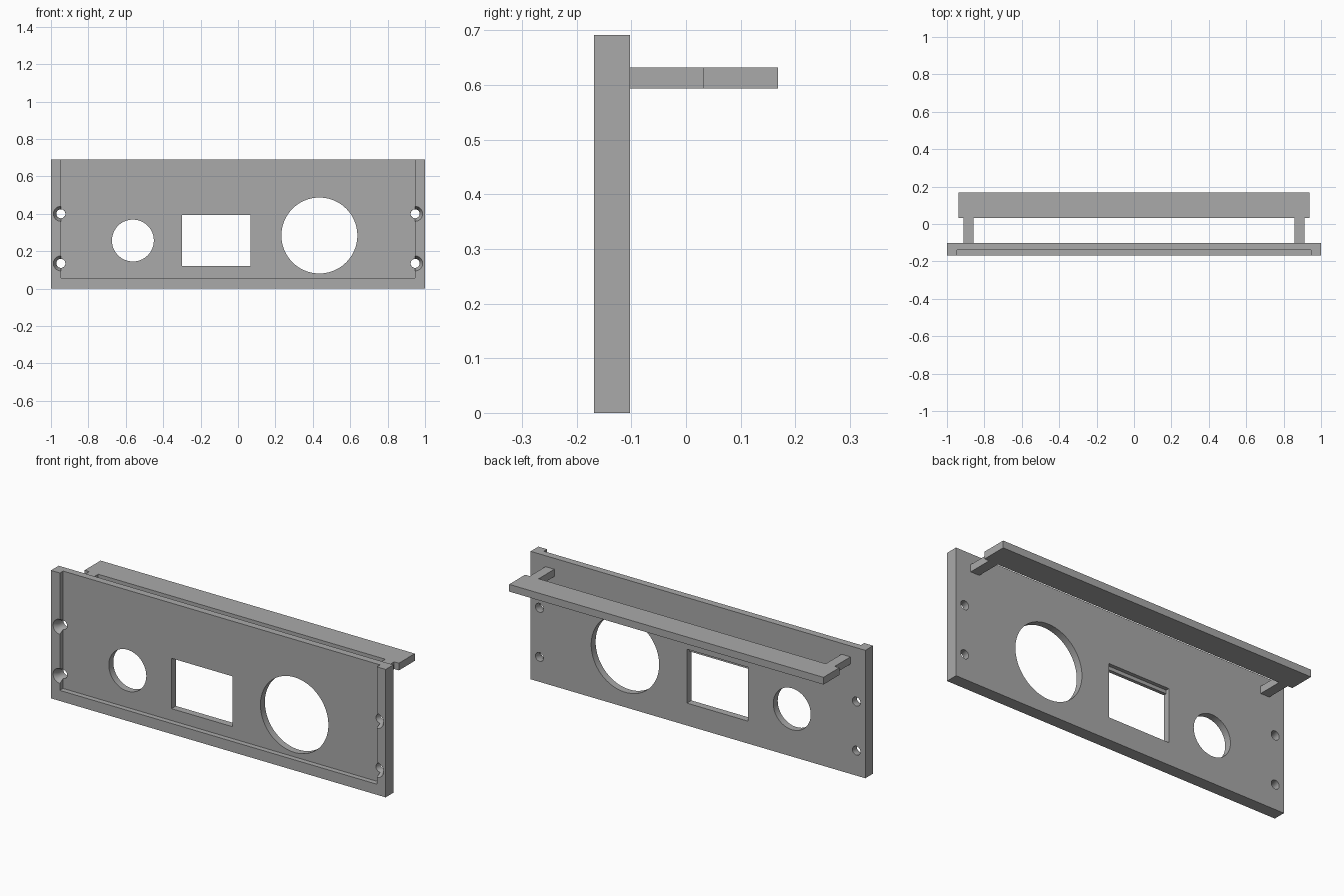
import bpy, bmesh, math
from mathutils import Matrix

if "Cube" in bpy.data.objects:
    bpy.data.objects.remove(bpy.data.objects["Cube"])

grey = bpy.data.materials.new("plain grey")
grey.diffuse_color = (0.4, 0.4, 0.4, 1)
grey.use_nodes = True
grey.node_tree.nodes["Principled BSDF"].inputs["Base Color"].default_value = grey.diffuse_color

FRONT, BACK, FLOOR = -0.168, -0.102, -0.140   # panel faces and recess floor (y)


def make(name, bm):
    bmesh.ops.recalc_face_normals(bm, faces=bm.faces)
    mesh = bpy.data.meshes.new(name)
    bm.to_mesh(mesh)
    bm.free()
    mesh.materials.append(grey)
    ob = bpy.data.objects.new(name, mesh)
    bpy.context.collection.objects.link(ob)
    return ob


def box(name, x0, x1, y0, y1, z0, z1):
    bm = bmesh.new()
    bmesh.ops.create_cube(bm, size=1)
    for v in bm.verts:
        v.co = ((x0 + x1) / 2 + v.co.x * (x1 - x0),
                (y0 + y1) / 2 + v.co.y * (y1 - y0),
                (z0 + z1) / 2 + v.co.z * (z1 - z0))
    return make(name, bm)


def turned(name, x, z, profile, n=64):
    """Solid turned about a front-to-back axis; profile is (y, radius)."""
    bm = bmesh.new()
    rings = [[bm.verts.new((x + r * math.cos(math.tau * i / n), y,
                            z + r * math.sin(math.tau * i / n)))
              for i in range(n)] for y, r in profile]
    for a, b in zip(rings, rings[1:]):
        for i in range(n):
            j = (i + 1) % n
            bm.faces.new((a[i], a[j], b[j], b[i]))
    bm.faces.new(rings[0])
    bm.faces.new(rings[-1])
    return make(name, bm)


# Front panel and everything cut out of it
panel = box("front_panel", -1, 1, FRONT, BACK, 0, 0.691)
cutters = [
    box("recess_cutter", -0.947, 0.947, -0.3, FLOOR, 0.057, 0.8),
    box("window_cutter", -0.299, 0.066, -0.3, 0.1, 0.121, 0.393),
    box("window_step_cutter", -0.299, 0.066, -0.122, 0.1, 0.3, 0.412),
    turned("small_round_cutter", -0.562, 0.257, [(-0.3, 0.112), (0.1, 0.112)]),
    turned("large_round_cutter", 0.435, 0.284, [(-0.3, 0.203), (0.1, 0.203)], 96),
]
# Countersunk screw holes
for x in (-0.947, 0.947):
    for z in (0.135, 0.400):
        cutters.append(turned("screw_hole_cutter", x, z,
                              [(FRONT - 0.01, 0.046), (FLOOR + 0.001, 0.024), (0.1, 0.024)], 32))

bpy.context.view_layer.objects.active = panel
for c in cutters:
    mod = panel.modifiers.new("cut", 'BOOLEAN')
    mod.operation = 'DIFFERENCE'
    mod.solver = 'EXACT'
    mod.object = c
    bpy.ops.object.modifier_apply(modifier=mod.name)
for c in cutters:
    bpy.data.objects.remove(c)

# Rear rail with its two arms: one outline extruded upward
half = [(0.858, 0.032), (0.858, BACK), (0.911, BACK), (0.911, 0.032),
        (0.939, 0.032), (0.939, 0.168)]
outline = half + [(-x, y) for x, y in reversed(half)]
bm = bmesh.new()
face = bm.faces.new([bm.verts.new((x, y, 0.593)) for x, y in outline])
ext = bmesh.ops.extrude_face_region(bm, geom=[face])
bmesh.ops.translate(bm, vec=(0, 0, 0.039),
                    verts=[g for g in ext["geom"] if isinstance(g, bmesh.types.BMVert)])
make("rear_rail", bm)

# Smooth the round holes, keep the edges crisp
bpy.ops.object.select_all(action='DESELECT')
panel.select_set(True)
bpy.context.view_layer.objects.active = panel
bpy.ops.object.shade_smooth_by_angle(angle=math.radians(30))
